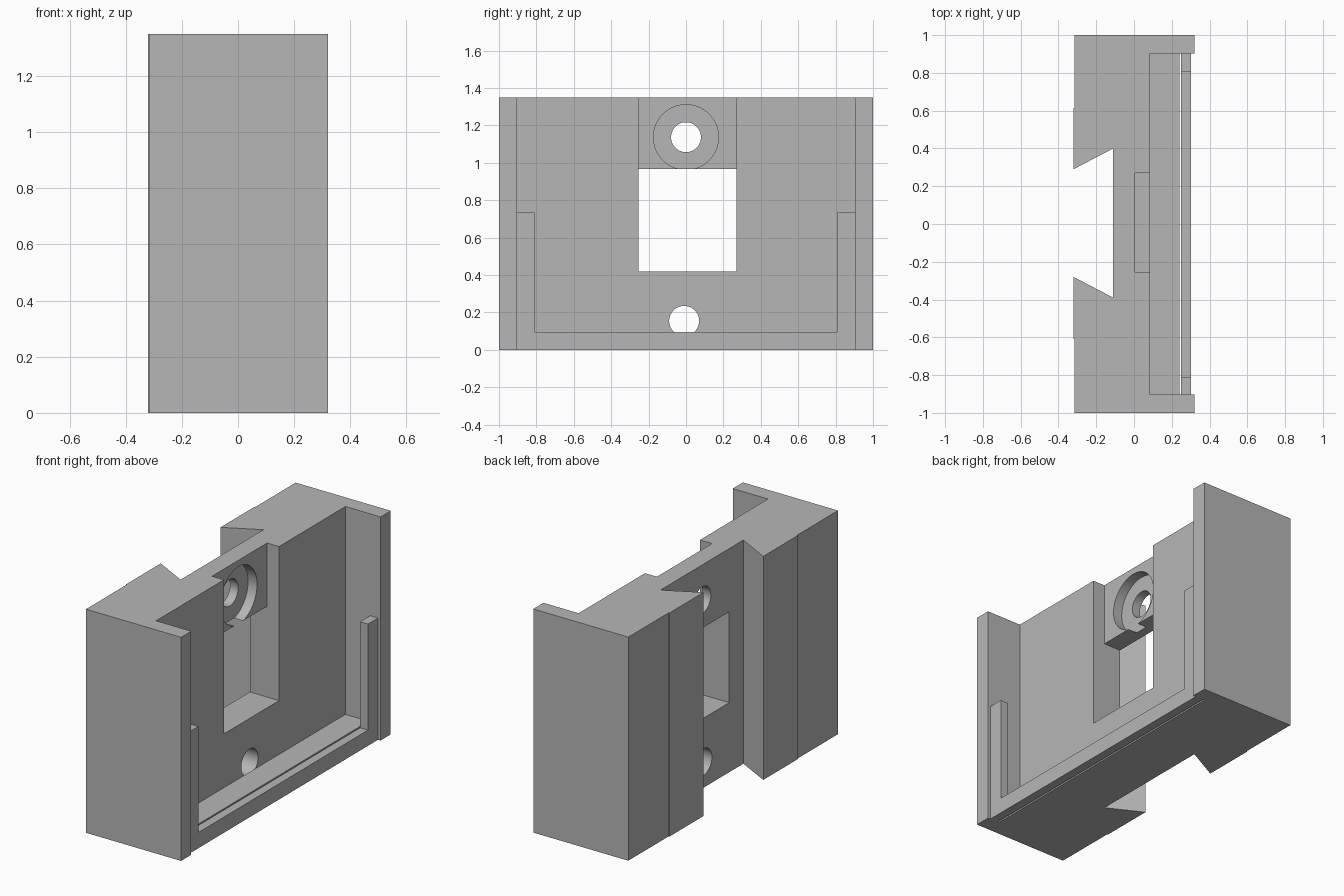
import bpy, bmesh, math
from mathutils import Matrix

cube = bpy.data.objects.get("Cube")
if cube:
    bpy.data.objects.remove(cube, do_unlink=True)

HEIGHT = 1.35
grey = bpy.data.materials.new("plain_grey")
grey.use_nodes = True
grey.diffuse_color = (0.47, 0.47, 0.47, 1)
grey.node_tree.nodes["Principled BSDF"].inputs["Base Color"].default_value = (0.47, 0.47, 0.47, 1)


def finish(name, bm):
    bmesh.ops.recalc_face_normals(bm, faces=bm.faces)
    mesh = bpy.data.meshes.new(name)
    bm.to_mesh(mesh)
    bm.free()
    mesh.materials.append(grey)
    obj = bpy.data.objects.new(name, mesh)
    bpy.context.collection.objects.link(obj)
    return obj


def prism(name, points, direction):
    """Extrude a closed outline along a direction."""
    bm = bmesh.new()
    face = bm.faces.new([bm.verts.new(p) for p in points])
    new = bmesh.ops.extrude_face_region(bm, geom=[face])["geom"]
    bmesh.ops.translate(bm, vec=direction, verts=[v for v in new if isinstance(v, bmesh.types.BMVert)])
    return finish(name, bm)


def box(name, x, y, z):
    outline = [(x[0], y[0], z[0]), (x[1], y[0], z[0]), (x[1], y[1], z[0]), (x[0], y[1], z[0])]
    return prism(name, outline, (0, 0, z[1] - z[0]))


def cylinder_x(name, x, y, z, radius):
    bm = bmesh.new()
    place = Matrix.Translation(((x[0] + x[1]) / 2, y, z)) @ Matrix.Rotation(math.pi / 2, 4, 'Y')
    bmesh.ops.create_cone(bm, cap_ends=True, segments=64, radius1=radius, radius2=radius,
                          depth=x[1] - x[0], matrix=place)
    return finish(name, bm)


def cut(target, cutter):
    cutter.hide_render = True
    mod = target.modifiers.new("cut", 'BOOLEAN')
    mod.operation = 'DIFFERENCE'
    mod.solver = 'EXACT'
    mod.object = cutter
    bpy.context.view_layer.objects.active = target
    bpy.ops.object.modifier_apply(modifier=mod.name)
    bpy.data.objects.remove(cutter, do_unlink=True)


# Main body: plan outline with side walls, and a dovetail slot in the rear
plan = [(0.32, 1), (-0.315, 1), (-0.315, 0.615), (-0.32, 0.615), (-0.32, 0.29), (-0.11, 0.4),
        (-0.11, -0.39), (-0.32, -0.28), (-0.32, -0.61), (-0.315, -0.61), (-0.315, -1), (0.32, -1),
        (0.32, -0.903), (0.085, -0.903), (0.085, 0.903), (0.32, 0.903)]
body = prism("body", [(x, y, 0) for x, y in plan], (0, 0, HEIGHT))

# Screw recess, square window and round holes
cut(body, box("recess_cutter", (0.005, 0.2), (-0.255, 0.27), (0.9, 1.5)))
cut(body, box("window_cutter", (-0.2, 0.2), (-0.255, 0.27), (0.42, 0.968)))
cut(body, cylinder_x("counterbore_cutter", (-0.055, 0.1), 0, 1.137, 0.174))
cut(body, cylinder_x("screw_hole_cutter", (-0.2, 0.1), 0, 1.137, 0.08))
cut(body, cylinder_x("lower_hole_cutter", (-0.2, 0.2), -0.01, 0.155, 0.08))

bpy.ops.object.select_all(action='DESELECT')
body.select_set(True)
bpy.context.view_layer.objects.active = body
bpy.ops.object.shade_smooth_by_angle(angle=math.radians(30))

# Pocket floor, and the U-shaped retaining lip standing just clear of it
box("pocket_floor", (0.085, 0.24), (-0.903, 0.903), (0, 0.095))
lip = [(-0.903, 0), (0.903, 0), (0.903, 0.735), (0.807, 0.735), (0.807, 0.095),
       (-0.81, 0.095), (-0.81, 0.735), (-0.903, 0.735)]
prism("retaining_lip", [(0.25, y, z) for y, z in lip], (0.053, 0, 0))
